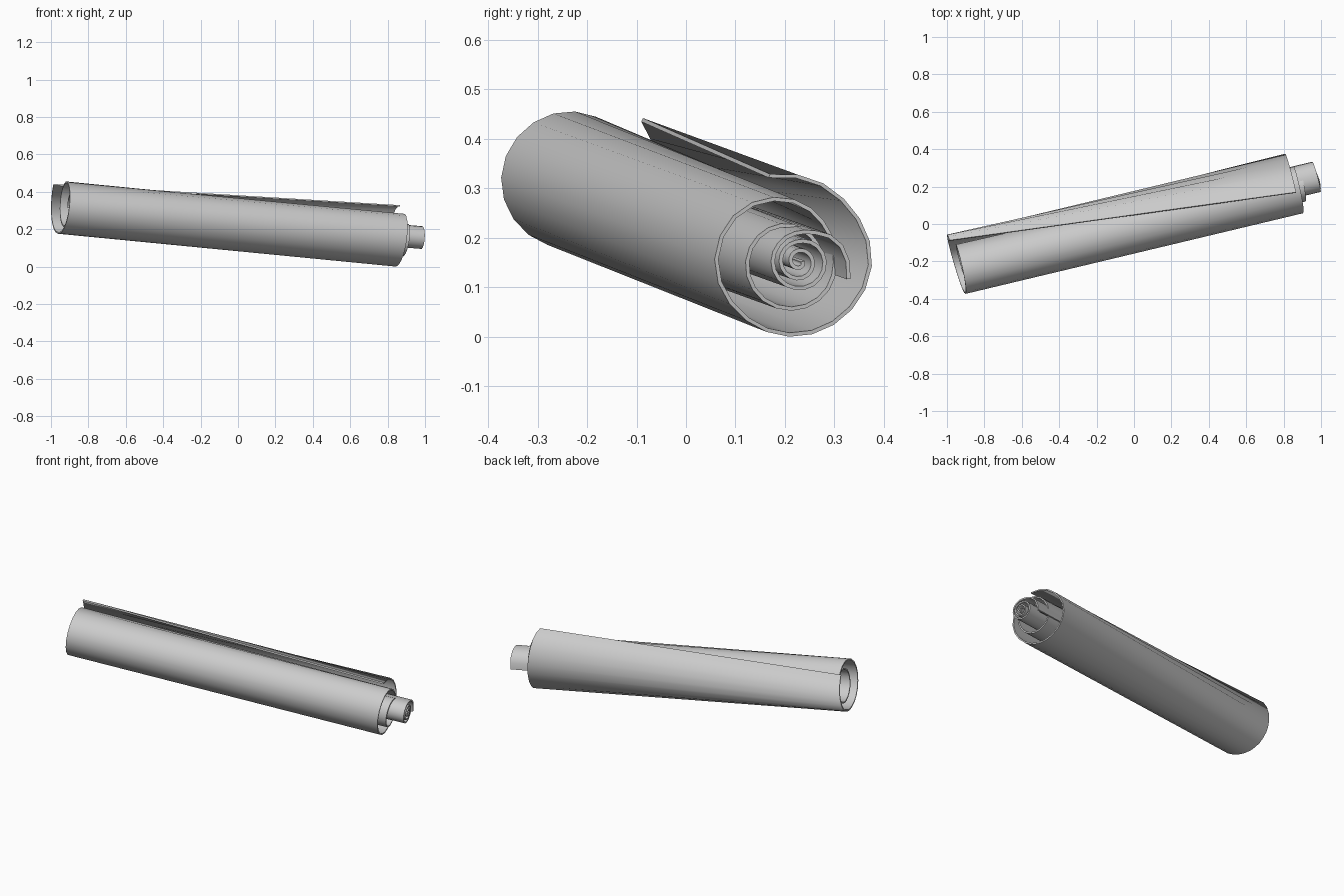
import bpy, bmesh, math
from mathutils import Vector

if "Cube" in bpy.data.objects:
    bpy.data.objects.remove(bpy.data.objects["Cube"])

PX = 0.00202                                  # radius unit used in the spiral profiles
LEFT = Vector((-0.955, -0.235, 0.318))        # roll centre, left end
RIGHT = Vector((0.845, 0.22, 0.165))          # roll centre, right end
AXIS = (RIGHT - LEFT).normalized()


def radius_at(keys, a):
    """Smooth radius through (angle, radius) keys sorted along the roll."""
    n = len(keys)
    for i in range(n - 1):
        a0, a1 = keys[i][0], keys[i + 1][0]
        if min(a0, a1) - 1e-6 <= a <= max(a0, a1) + 1e-6:
            p0, p1 = keys[max(i - 1, 0)][1], keys[i][1]
            p2, p3 = keys[i + 1][1], keys[min(i + 2, n - 1)][1]
            t = (a - a0) / (a1 - a0)
            return 0.5 * (2 * p1 + (p2 - p0) * t + (2 * p0 - 5 * p1 + 4 * p2 - p3) * t * t
                          + (3 * p1 - p0 - 3 * p2 + p3) * t ** 3)
    return keys[-1][1]


def end_point(plane, cy, cz, angle, r, shift):
    """Point of the spiral in a plane square to the roll axis."""
    y = cy + r * PX * math.cos(math.radians(angle))
    z = cz + r * PX * math.sin(math.radians(angle))
    x = plane.x - (AXIS.y * (y - plane.y) + AXIS.z * (z - plane.z)) / AXIS.x + shift
    return Vector((x, y, z))


def rolled_sheet(name, left_keys, right_keys, centre, shift0, shift_turn, step):
    first, last = right_keys[0][0], right_keys[-1][0]
    n = round(abs(last - first) / step)
    lfirst, llast = left_keys[0][0], left_keys[-1][0]
    bm = bmesh.new()
    prev = None
    for i in range(n + 1):
        a = first + (last - first) * i / n
        s = shift0 + shift_turn * abs(a - first) / 360
        # loose flap opens up towards the left end
        blend = max(0.0, 1 - abs(a - first) / 200)
        la = a + (lfirst - first) * blend
        la = min(max(la, min(lfirst, llast)), max(lfirst, llast))
        pr = end_point(RIGHT, centre[0], centre[1], a, radius_at(right_keys, a), s)
        off = AXIS * s
        lc = (LEFT.y + off.y + centre[2], LEFT.z + off.z + centre[3])
        pl = end_point(LEFT, lc[0], lc[1], la, radius_at(left_keys, la), s)
        row = (bm.verts.new(pl), bm.verts.new(pr))
        if prev:
            bm.faces.new((prev[0], prev[1], row[1], row[0]))
        prev = row
    mesh = bpy.data.meshes.new(name)
    bm.to_mesh(mesh)
    bm.free()
    ob = bpy.data.objects.new(name, mesh)
    bpy.context.collection.objects.link(ob)
    sol = ob.modifiers.new("thickness", 'SOLIDIFY')
    sol.thickness = 0.008
    sol.offset = 0
    bpy.ops.object.select_all(action='DESELECT')
    ob.select_set(True)
    bpy.context.view_layer.objects.active = ob
    bpy.ops.object.modifier_apply(modifier=sol.name)
    bpy.ops.object.shade_smooth_by_angle(angle=math.radians(40))
    return ob


# Outer sheet: loose flap on top, winding clockwise inwards
outer_right = [(105, 89), (90, 86), (45, 79), (0, 78), (-45, 74), (-90, 73), (-135, 73),
               (-180, 76), (-225, 72), (-270, 61), (-315, 48), (-360, 43), (-405, 45),
               (-450, 47), (-495, 47), (-540, 45), (-585, 41), (-630, 36), (-675, 31), (-720, 30)]
outer_left = [(39, 94), (0, 86), (-45, 76), (-90, 68), (-135, 68), (-180, 69), (-225, 68),
              (-270, 67), (-315, 63), (-360, 56), (-450, 50), (-540, 46), (-630, 38), (-720, 31)]
rolled_sheet("outer_rolled_sheet", outer_left, outer_right, (0.215, 0.151, 0, 0),
             -0.005, 0.03, 18)

# Inner sheet: slid out of the right end, winding the other way
inner = [(-20, 52), (0, 48), (30, 42), (60, 33), (90, 29), (135, 27), (180, 27), (270, 27),
         (360, 25), (405, 23), (450, 20), (540, 19), (630, 17), (720, 13), (810, 11),
         (900, 9), (1000, 6), (1080, 3)]
rolled_sheet("inner_rolled_sheet", inner, inner, (0.23, 0.152, 0, 0), 0.14, 0.004, 20)
